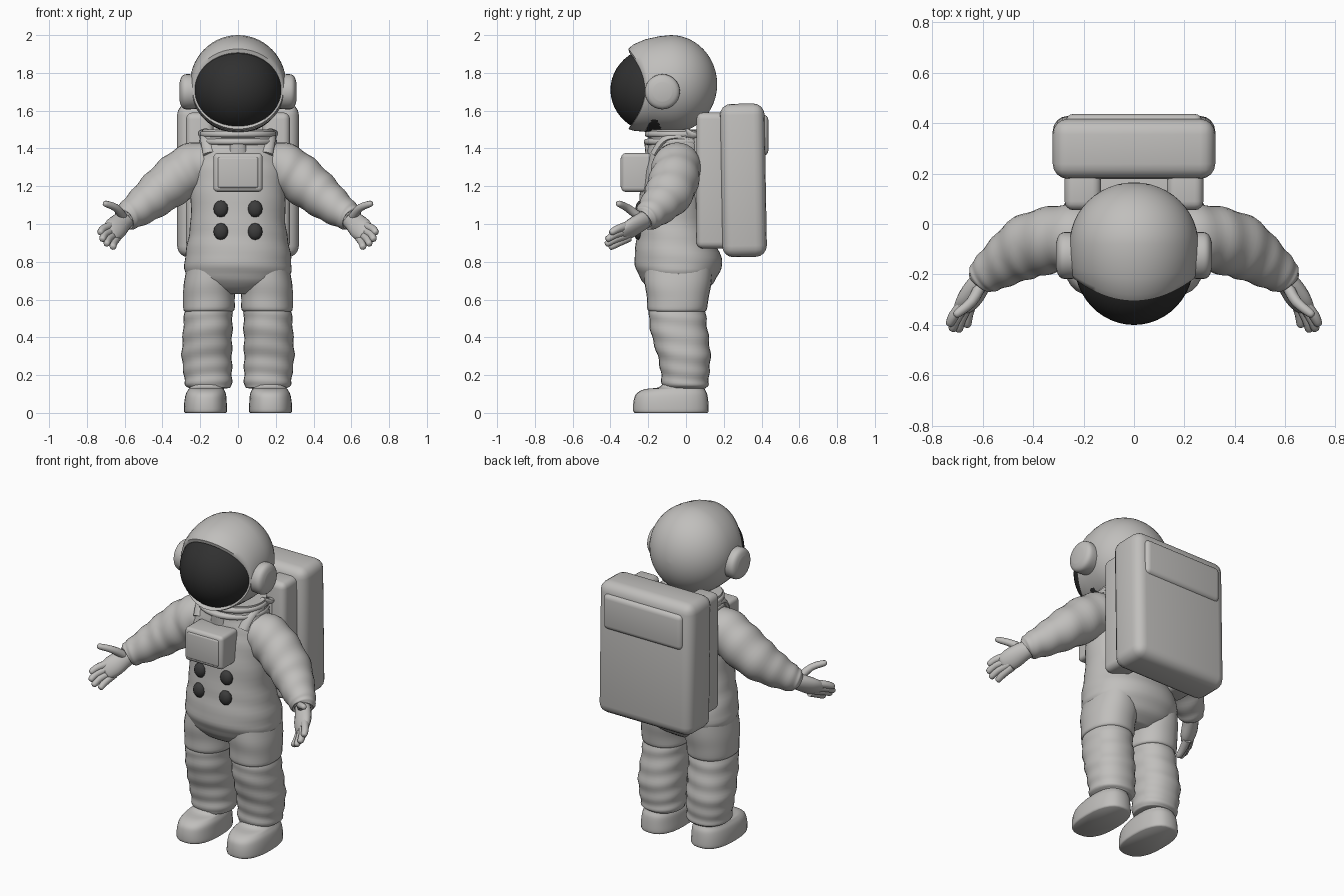
import bpy, bmesh, math
from mathutils import Vector, Matrix


def material(name, rgb):
    m = bpy.data.materials.new(name)
    m.diffuse_color = (*rgb, 1)
    return m


SUIT = material("suit_grey", (0.53, 0.52, 0.505))
DARK = material("visor_black", (0.03, 0.03, 0.03))
KNOB = material("knob_dark_grey", (0.045, 0.045, 0.045))


def finish(name, bm, mat, angle=50):
    bmesh.ops.recalc_face_normals(bm, faces=bm.faces)
    me = bpy.data.meshes.new(name)
    bm.to_mesh(me)
    bm.free()
    ob = bpy.data.objects.new(name, me)
    bpy.context.collection.objects.link(ob)
    me.materials.append(mat)
    bpy.ops.object.select_all(action='DESELECT')
    ob.select_set(True)
    bpy.context.view_layer.objects.active = ob
    bpy.ops.object.shade_smooth_by_angle(angle=math.radians(angle))
    return ob


def skin(bm, rings):
    """Join point rings into a closed, capped skin."""
    vs = [[bm.verts.new(p) for p in r] for r in rings]
    n = len(vs[0])
    for a, b in zip(vs, vs[1:]):
        for i in range(n):
            j = (i + 1) % n
            bm.faces.new((a[i], a[j], b[j], b[i]))
    bm.faces.new(vs[0])
    bm.faces.new(vs[-1])


def spline(st, steps):
    """Catmull-Rom through stations of (x, y, z, ru, rv)."""
    P = [Vector(s) for s in st]
    P = [P[0]] + P + [P[-1]]
    out = []
    for i in range(1, len(P) - 2):
        a, b, c, d = P[i - 1:i + 3]
        for k in range(steps):
            t = k / steps
            out.append(0.5 * (2 * b + (c - a) * t + (2 * a - 5 * b + 4 * c - d) * t * t
                              + (3 * b - a - 3 * c + d) * t ** 3))
    return out + [P[-1]]


def tube(name, st, s=1, n=28, steps=4, upright=True, folds=0, waves=1, power=1.0, mat=SUIT):
    """Lofted limb; folds adds cloth ripples, power < 1 squares the section."""
    pts = spline(st, steps)
    rings = []
    for k, p in enumerate(pts):
        c = Vector(p[:3])
        if upright:
            u, v = Vector((1, 0, 0)), Vector((0, 1, 0))
        else:
            t = (Vector(pts[min(k + 1, len(pts) - 1)][:3]) - Vector(pts[max(k - 1, 0)][:3])).normalized()
            u = Vector((0, 1, 0))
            u = (u - t * u.dot(t)).normalized()
            v = t.cross(u)
        f = k / (len(pts) - 1)
        ring = []
        for i in range(n):
            a = 2 * math.pi * i / n
            ca, sa = math.cos(a), math.sin(a)
            r = 1 + folds * math.sin(2 * math.pi * waves * f + 1.6 * math.sin(a + 0.7))
            q = c + u * (p[3] * r * math.copysign(abs(ca) ** power, ca)) \
                  + v * (p[4] * r * math.copysign(abs(sa) ** power, sa))
            ring.append((q.x * s, q.y, q.z))
        rings.append(ring)
    bm = bmesh.new()
    skin(bm, rings)
    return finish(name, bm, mat)


def ball(name, c, r, mat=SUIT, seg=32):
    bm = bmesh.new()
    bmesh.ops.create_uvsphere(bm, u_segments=seg, v_segments=seg // 2, radius=1,
                              matrix=Matrix.Translation(c) @ Matrix.Diagonal((*r, 1)))
    return finish(name, bm, mat)


def box(name, lo, hi, bevel, tilt=0.0):
    lo, hi = Vector(lo), Vector(hi)
    bm = bmesh.new()
    bmesh.ops.create_cube(bm, size=1, matrix=Matrix.Translation((lo + hi) / 2)
                          @ Matrix.Rotation(tilt, 4, 'X') @ Matrix.Diagonal((*(hi - lo), 1)))
    bmesh.ops.bevel(bm, geom=bm.edges[:], offset=bevel, segments=4, profile=0.5, affect='EDGES')
    return finish(name, bm, SUIT)


# Torso with wide hips and collar
torso = [(0.63, -0.04, 0.14, 0.11), (0.67, -0.04, 0.22, 0.17), (0.73, -0.04, 0.275, 0.21),
         (0.80, -0.04, 0.283, 0.233), (0.90, -0.055, 0.268, 0.21), (1.0, -0.065, 0.252, 0.19),
         (1.15, -0.07, 0.25, 0.175), (1.28, -0.065, 0.25, 0.162), (1.36, -0.055, 0.238, 0.155),
         (1.43, -0.04, 0.205, 0.16), (1.50, -0.04, 0.19, 0.155)]
tube("torso", [(0, y, z, rx, ry) for z, y, rx, ry in torso], n=48, folds=0.008, waves=9, power=0.92)
for i, (z, r) in enumerate([(1.435, 0.205), (1.475, 0.2)]):
    tube(f"collar_ring_{i}", [(0, -0.04, z - 0.02, r - 0.02, r - 0.05), (0, -0.04, z - 0.01, r, r - 0.025),
                              (0, -0.04, z + 0.01, r, r - 0.025), (0, -0.04, z + 0.02, r - 0.02, r - 0.05)], n=40)

# Helmet shell: rings from the back pole to the bowed visor opening
shell = []
for k in range(13):
    a = math.radians(1 + 89 * k / 12)
    shell.append((-0.08 + 0.245 * math.cos(a), 0.255 * math.sin(a), 0.26 * math.sin(a), 1.74, 0))
shell += [(-0.12, 0.255, 0.256, 1.738, 0.02), (-0.165, 0.251, 0.245, 1.733, 0.05),
          (-0.20, 0.246, 0.228, 1.722, 0.08), (-0.215, 0.24, 0.212, 1.715, 0.09),
          (-0.218, 0.229, 0.197, 1.71, 0.082), (-0.205, 0.222, 0.188, 1.71, 0.07),
          (-0.15, 0.20, 0.17, 1.71, 0.03)]
bm = bmesh.new()
skin(bm, [[(rx * math.cos(t), y - bow * math.sin(t) ** 2, cz + rz * math.sin(t))
           for t in (2 * math.pi * i / 56 for i in range(56))] for y, rx, rz, cz, bow in shell])
finish("helmet", bm, SUIT)
ball("visor", (0, -0.15, 1.71), (0.238, 0.25, 0.23), DARK, 48)

# Backpack, rear flap and inner frame
box("backpack", (-0.322, 0.185, 0.825), (0.322, 0.422, 1.637), 0.06, math.radians(1))
box("backpack_flap", (-0.27, 0.34, 1.36), (0.27, 0.436, 1.58), 0.03)
box("backpack_core", (-0.2, 0.04, 0.9), (0.2, 0.22, 1.48), 0.03)

# Chest control box and knobs
box("chest_box", (-0.13, -0.342, 1.17), (0.13, -0.18, 1.375), 0.022)
box("chest_box_lid", (-0.108, -0.348, 1.19), (0.108, -0.31, 1.355), 0.012)
tube("chest_hose_clip", [(0, -0.19, 1.37, 0.05, 0.025), (0, -0.2, 1.43, 0.04, 0.02)], n=12, mat=SUIT)

for s, side in ((1, "left"), (-1, "right")):
    # Side pieces of helmet, pack and chest
    tube(side + "_ear_cap", [(0.22, -0.125, 1.70, 0.09, 0.09), (0.275, -0.125, 1.70, 0.093, 0.093),
                             (0.298, -0.125, 1.70, 0.08, 0.08), (0.309, -0.125, 1.70, 0.05, 0.05)],
         s, upright=False)
    box(side + "_pack_rail", (min(0.13 * s, 0.275 * s), 0.055, 0.87),
        (max(0.13 * s, 0.275 * s), 0.23, 1.59), 0.035)
    tube(side + "_strap", [(0.15, -0.17, 1.37, 0.02, 0.035), (0.165, -0.11, 1.45, 0.02, 0.035),
                           (0.175, 0.0, 1.475, 0.02, 0.035), (0.18, 0.12, 1.46, 0.02, 0.035)],
         s, n=12, upright=False)
    for z, y in ((1.08, -0.24), (0.96, -0.25)):
        ball(f"{side}_knob_{int(z * 100)}", (0.09 * s, y, z), (0.04, 0.028, 0.045), KNOB, 12)

    # Legs: thigh with hem, rippled shin, cuff
    tube(side + "_thigh", [(0.155, -0.045, 0.535, 0.12, 0.14), (0.155, -0.045, 0.55, 0.136, 0.158),
                           (0.152, -0.045, 0.62, 0.137, 0.165), (0.148, -0.04, 0.70, 0.138, 0.178),
                           (0.14, -0.04, 0.80, 0.125, 0.18)], s, folds=0.012, waves=2, power=0.9)
    tube(side + "_shin", [(0.155, -0.005, 0.13, 0.10, 0.105), (0.156, -0.005, 0.145, 0.122, 0.122),
                          (0.16, -0.005, 0.21, 0.128, 0.128), (0.165, -0.01, 0.30, 0.133, 0.14),
                          (0.162, -0.03, 0.40, 0.131, 0.15), (0.158, -0.045, 0.50, 0.129, 0.152),
                          (0.155, -0.045, 0.57, 0.122, 0.145)], s, steps=6, folds=0.022, waves=6, power=0.9)
    # Boot
    tube(side + "_boot", [(0.172, -0.08, 0, 0.108, 0.192), (0.172, -0.08, 0.012, 0.114, 0.2),
                          (0.172, -0.08, 0.06, 0.112, 0.198), (0.17, -0.076, 0.1, 0.106, 0.188),
                          (0.168, -0.06, 0.125, 0.094, 0.16), (0.165, -0.02, 0.14, 0.09, 0.115),
                          (0.16, -0.01, 0.2, 0.09, 0.1)], s, power=0.8)

    # Arm sweeping out, down and forward
    tube(side + "_arm", [(0.15, -0.05, 1.32, 0.11, 0.11), (0.23, -0.05, 1.305, 0.128, 0.128),
                         (0.32, -0.06, 1.245, 0.13, 0.13), (0.42, -0.09, 1.165, 0.128, 0.118),
                         (0.50, -0.14, 1.10, 0.105, 0.10), (0.57, -0.19, 1.05, 0.082, 0.08),
                         (0.60, -0.215, 1.03, 0.068, 0.068), (0.605, -0.22, 1.026, 0.05, 0.05)],
         s, steps=6, upright=False, folds=0.028, waves=7)
    # Open hand: palm, four fingers, thumb
    tube(side + "_palm", [(0.58, -0.20, 1.035, 0.045, 0.045), (0.615, -0.24, 1.01, 0.042, 0.055),
                          (0.65, -0.295, 0.975, 0.038, 0.062), (0.675, -0.335, 0.95, 0.025, 0.05),
                          (0.68, -0.345, 0.945, 0.012, 0.03)], s, n=16, upright=False)
    fingers = [((0.675, -0.31, 0.99), (0.712, -0.36, 0.975), (0.73, -0.395, 0.955)),
               ((0.668, -0.315, 0.965), (0.705, -0.375, 0.945), (0.718, -0.415, 0.92)),
               ((0.655, -0.31, 0.945), (0.685, -0.375, 0.92), (0.695, -0.418, 0.895)),
               ((0.64, -0.30, 0.93), (0.658, -0.36, 0.90), (0.662, -0.40, 0.878)),
               ((0.61, -0.25, 1.04), (0.645, -0.31, 1.085), (0.70, -0.355, 1.107))]
    for i, (a, b, c) in enumerate(fingers):
        d = tuple(q + 0.2 * (q - p) for p, q in zip(b, c))
        tube(f"{side}_thumb" if i == 4 else f"{side}_finger_{i + 1}",
             [(*a, 0.024, 0.024), (*b, 0.021, 0.021), (*c, 0.017, 0.017), (*d, 0.006, 0.006)],
             s, n=10, steps=3, upright=False)
